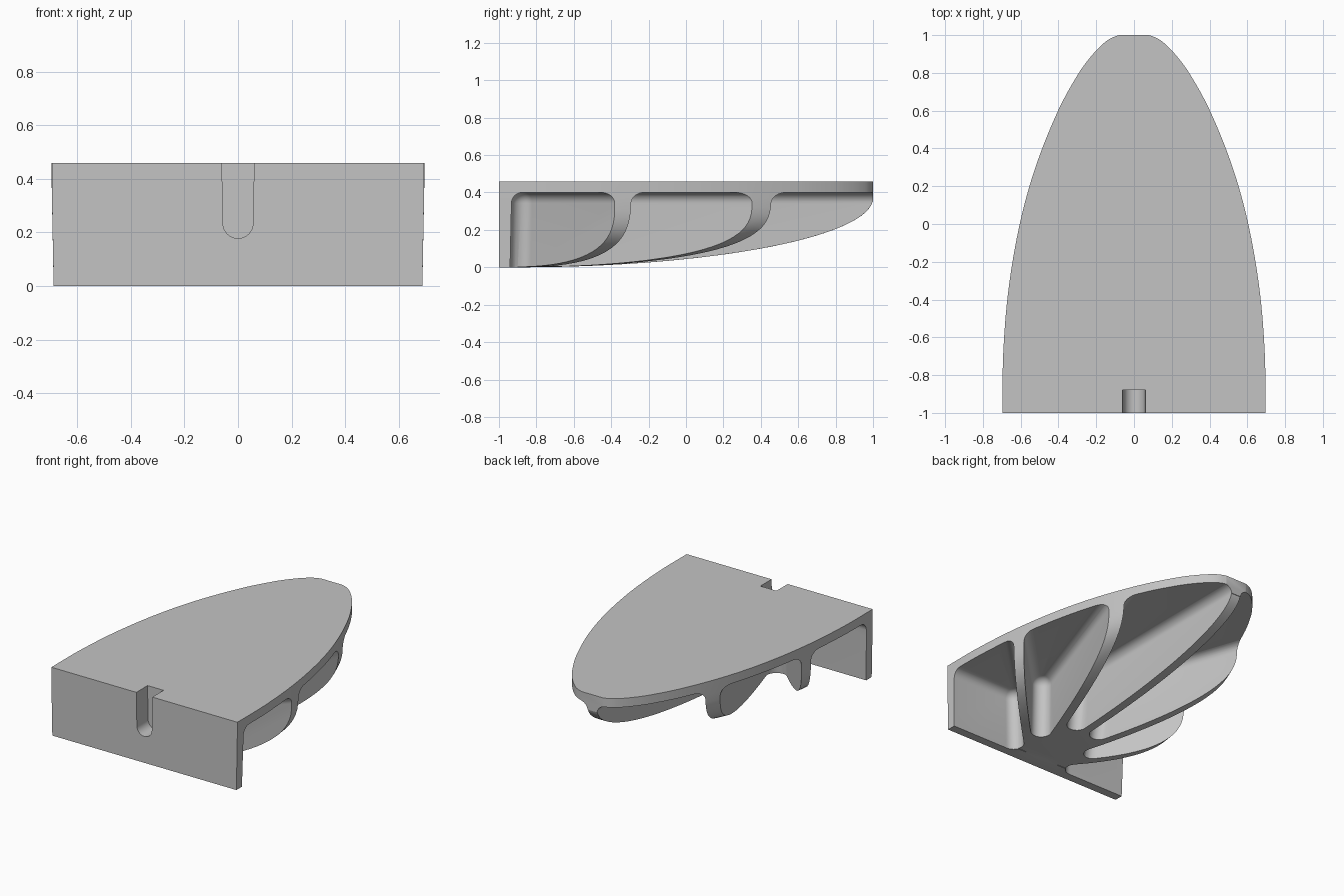
import bpy, bmesh, math
from mathutils import Vector

cube = bpy.data.objects.get("Cube")
if cube:
    bpy.data.objects.remove(cube)

TOP, RIM, CEIL = 0.46, 0.37, 0.40
HUB_Y = -1.0

grey = bpy.data.materials.new("plain grey")
grey.use_nodes = True
grey.diffuse_color = (0.55, 0.55, 0.55, 1)
grey.node_tree.nodes["Principled BSDF"].inputs["Base Color"].default_value = (0.55, 0.55, 0.55, 1)


def loft(name, stacks):
    """Closed mesh object from one or more stacks of equal-length rings."""
    bm = bmesh.new()
    for rings in stacks:
        rows = [[bm.verts.new(p) for p in ring] for ring in rings]
        n = len(rows[0])
        for a, b in zip(rows, rows[1:]):
            for i in range(n):
                j = (i + 1) % n
                bm.faces.new((a[i], a[j], b[j], b[i]))
        bm.faces.new(rows[0][::-1])
        bm.faces.new(rows[-1])
    bmesh.ops.recalc_face_normals(bm, faces=bm.faces)
    me = bpy.data.meshes.new(name)
    bm.to_mesh(me)
    bm.free()
    ob = bpy.data.objects.new(name, me)
    bpy.context.collection.objects.link(ob)
    me.materials.append(grey)
    return ob


# Plan outline: (y, half width), smoothed with a cubic through the points
OUTLINE = [(-1, .695), (-.7, .693), (-.35, .665), (0, .605), (.3, .522), (.6, .402),
           (.8, .292), (.9, .217), (.96, .157), (.985, .12), (1, .08)]


def half_width(y):
    def slope(i):
        lo, hi = OUTLINE[max(i - 1, 0)], OUTLINE[min(i + 1, len(OUTLINE) - 1)]
        return (hi[1] - lo[1]) / (hi[0] - lo[0])
    k = max(i for i in range(len(OUTLINE) - 1) if OUTLINE[i][0] <= y or i == 0)
    (y0, w0), (y1, w1) = OUTLINE[k], OUTLINE[k + 1]
    h = y1 - y0
    t = (y - y0) / h
    return (w0 * (1 + 2 * t) * (1 - t) ** 2 + w1 * t * t * (3 - 2 * t)
            + slope(k) * h * t * (1 - t) ** 2 + slope(k + 1) * h * t * t * (t - 1))


def body_ring(y, square=False, steps=20):
    """Cross-section: flat top, upright rim, rounded belly (or square for the plate)."""
    w = half_width(y)
    s = max(0.0, (y + 0.9) / 1.9)
    keel = min(RIM * (1 - math.sqrt(max(0, 1 - s * s))), RIM - 0.02)
    half = []
    for i in range(steps + 1):
        a = math.pi / 2 * i / steps
        c, d = max(math.cos(a), 0) ** (2 / 3), math.sin(a) ** (2 / 3)
        if square:
            m = max(c, d)
            c, d = c / m, d / m
            w_here = w - 0.007 * d
        else:
            w_here = w
        half.append((w_here * c, RIM - (RIM - keel) * d))
    right = [(w, TOP)] + half
    left = [(-x, z) for x, z in reversed(right[:-1])]
    return [Vector((x, y, z)) for x, z in right + left]


# Shelf body with the square mounting plate at the front
stations = [-0.9 + 1.9 * math.sin(math.pi / 2 * i / 56) for i in range(57)]
rings = [body_ring(-1, True), body_ring(-0.902, True)] + [body_ring(y) for y in stations]
shelf = loft("shelf_body", [rings])


def pocket_ring(a, b, ha, hb, r, z, steps=10, reach=2.5):
    """Wedge between two radial walls set back by ha and hb, with a rounded nose."""
    na = Vector((-math.sin(a), math.cos(a)))
    nb = Vector((math.sin(b), -math.cos(b)))
    det = na.x * nb.y - na.y * nb.x
    pa, pb = ha + r, hb + r
    c = Vector(((pa * nb.y - pb * na.y) / det, (na.x * pb - nb.x * pa) / det))
    start, end = a - math.pi / 2, b - 1.5 * math.pi
    pts = []
    for i in range(steps + 1):
        t = start + (end - start) * i / steps
        pts.append(c + r * Vector((math.cos(t), math.sin(t))))
    pts.append(pts[-1] + reach * Vector((math.cos(b), math.sin(b))))
    pts.append(pts[0] + reach * Vector((math.cos(a), math.sin(a))))
    return [Vector((p.x, p.y + HUB_Y, z)) for p in pts]


# Pockets between the ribs, drafted, with a fillet under the ceiling
FILLET, NOSE = 0.058, 0.065
angles = [0, 45, 71, 90, 109, 135, 180]
stacks = []
for a, b in zip(angles, angles[1:]):
    ha = 0.06 if a == 0 else 0.028
    hb = 0.06 if b == 180 else 0.028
    ra, rb = math.radians(a), math.radians(b)
    layers = [pocket_ring(ra, rb, ha - 0.003, hb - 0.003, NOSE, -0.1)]
    for i in range(9):
        f = math.pi / 2 * i / 8
        inset = FILLET * (1 - math.cos(f))
        layers.append(pocket_ring(ra, rb, ha + 0.007 + inset, hb + 0.007 + inset,
                                  NOSE - inset, CEIL - FILLET + FILLET * math.sin(f)))
    stacks.append(layers)
pockets = loft("pocket_cutter", stacks)

# Round-bottomed slot in the middle of the plate
slot_profile = [(0.06, 0.6), (0.06, 0.46)]
for i in range(17):
    t = math.pi * i / 16
    slot_profile.append((0.056 * math.cos(t), 0.234 - 0.056 * math.sin(t)))
slot_profile += [(-0.06, 0.46), (-0.06, 0.6)]
slot = loft("slot_cutter", [[[Vector((x, y, z)) for x, z in slot_profile] for y in (-1.1, -0.88)]])

# Cut, then shade
bpy.ops.object.select_all(action='DESELECT')
bpy.context.view_layer.objects.active = shelf
shelf.select_set(True)
for cutter in (pockets, slot):
    cutter.hide_render = True
    mod = shelf.modifiers.new("cut", 'BOOLEAN')
    mod.operation = 'DIFFERENCE'
    mod.solver = 'EXACT'
    mod.object = cutter
    bpy.ops.object.modifier_apply(modifier=mod.name)
    bpy.data.objects.remove(cutter)
bpy.ops.object.shade_smooth_by_angle(angle=math.radians(30))
